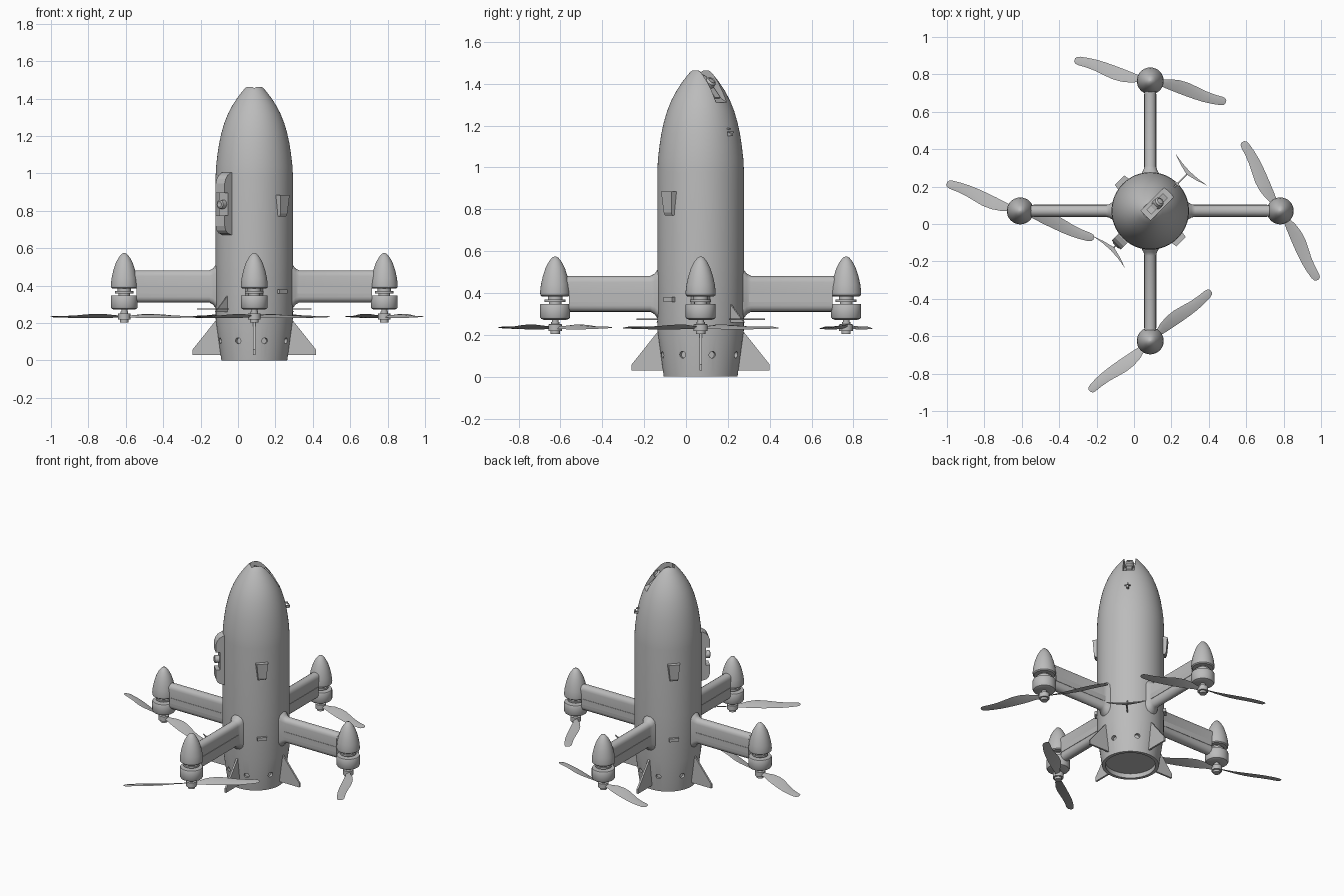
import bpy, bmesh, math
from mathutils import Matrix

if "Cube" in bpy.data.objects:
    bpy.data.objects.remove(bpy.data.objects["Cube"])

CX, CY = 0.087, 0.07          # body axis
grey = bpy.data.materials.new("matte_grey")
grey.diffuse_color = (0.5, 0.5, 0.5, 1)
grey.use_nodes = True
grey.node_tree.nodes["Principled BSDF"].inputs["Base Color"].default_value = grey.diffuse_color


def polar(deg):
    """Frame on the body axis whose local x points outward at an angle."""
    return Matrix.Translation((CX, CY, 0)) @ Matrix.Rotation(math.radians(deg), 4, 'Z')


def finish(name, bm, mat, smooth=True):
    bmesh.ops.recalc_face_normals(bm, faces=bm.faces[:])
    me = bpy.data.meshes.new(name)
    bm.to_mesh(me)
    bm.free()
    me.transform(mat)
    me.materials.append(grey)
    ob = bpy.data.objects.new(name, me)
    bpy.context.collection.objects.link(ob)
    if smooth:
        bpy.ops.object.select_all(action='DESELECT')
        ob.select_set(True)
        bpy.context.view_layer.objects.active = ob
        bpy.ops.object.shade_smooth_by_angle(angle=math.radians(32))
    return ob


def loft(name, sections, mat, smooth=True):
    """Skin a list of equal length point rings and cap both ends."""
    bm = bmesh.new()
    rings = [[bm.verts.new(p) for p in s] for s in sections]
    n = len(rings[0])
    for a, b in zip(rings, rings[1:]):
        for i in range(n):
            bm.faces.new((a[i], a[(i + 1) % n], b[(i + 1) % n], b[i]))
    bm.faces.new(rings[0])
    bm.faces.new(rings[-1])
    return finish(name, bm, mat, smooth)


def lathe(name, profile, mat, n=32):
    """Revolve (radius, z) points around local z."""
    secs = [[(max(r, 0.0005) * math.cos(2 * math.pi * i / n),
              max(r, 0.0005) * math.sin(2 * math.pi * i / n), z) for i in range(n)]
            for r, z in profile]
    return loft(name, secs, mat)


def prism(name, outline, y0, y1, mat):
    """Extrude an outline of (radial, z) points across local y."""
    return loft(name, [[(x, y, z) for x, z in outline] for y in (y0, y1)], mat, False)


def box(name, x0, x1, y0, y1, z0, z1, mat):
    return prism(name, [(x0, z0), (x1, z0), (x1, z1), (x0, z1)], y0, y1, mat)


def stadium(x, w, z0, z1, k=8):
    """Upright rounded cross-section of half width w."""
    pts = []
    for cz, start in ((z1 - w, 0), (z0 + w, math.pi)):
        for i in range(k + 1):
            a = start + math.pi * i / k
            pts.append((x, w * math.cos(a), cz + w * math.sin(a)))
    return pts


def cut(ob, cutter):
    m = ob.modifiers.new("cut", 'BOOLEAN')
    m.operation, m.solver, m.object = 'DIFFERENCE', 'EXACT', cutter
    bpy.context.view_layer.objects.active = ob
    bpy.ops.object.modifier_apply(modifier=m.name)
    bpy.data.objects.remove(cutter)


# hull with a recessed underside
hull = lathe("hull", [(0, .03), (.155, .03), (.155, 0), (.176, 0), (.206, .22), (.207, .53),
                      (.207, .98), (.204, 1.04), (.197, 1.10), (.188, 1.16), (.176, 1.215),
                      (.160, 1.27), (.140, 1.32), (.116, 1.365), (.090, 1.405),
                      (.066, 1.436), (.050, 1.455), (.040, 1.463), (0, 1.465)], polar(0), 64)

# nose slot and the vent holes around the tail
cut(hull, prism("slot_cutter", [(-.035, 1.42), (-.035, 1.6), (.3, 1.6), (.3, 1.31), (.14, 1.31),
                                (.10, 1.33), (.03, 1.40)], -.036, .036, polar(45)))
for k in range(4):
    for a in (-117, -73):
        side = polar(a + 90 * k) @ Matrix.Translation((.175, 0, .105)) @ Matrix.Rotation(math.pi / 2, 4, 'Y')
        cut(hull, lathe("vent_cutter", [(.016, -.005), (.016, .06)], side, 16))
bpy.ops.object.select_all(action='DESELECT')
hull.select_set(True)
bpy.context.view_layer.objects.active = hull
bpy.ops.object.shade_smooth_by_angle(angle=math.radians(32))

# nose camera sitting in the slot
tilt = polar(45) @ Matrix.Translation((.045, 0, 1.385)) @ Matrix.Rotation(math.radians(45), 4, 'Y')
lathe("nose_camera", [(0, -.01), (.026, -.01), (.026, .035), (.018, .045), (.016, .04), (0, .042)], tilt, 24)
prism("nose_camera_mount", [(-.01, 1.40), (.10, 1.325), (.115, 1.335), (.02, 1.435), (-.01, 1.445)],
      -.018, .018, polar(45))

# propeller blade stations: distance, leading edge, trailing edge, twist in degrees
BLADE = [(.015, .012, -.012, 24), (.06, .022, -.012, 24), (.10, .036, -.018, 22),
         (.15, .044, -.024, 19), (.20, .043, -.029, 16), (.25, .034, -.033, 13),
         (.30, .024, -.035, 11), (.35, .019, -.033, 9), (.395, .018, -.028, 8),
         (.412, .014, -.022, 8), (.42, .004, -.012, 8)]


def blade(name, mat):
    secs = []
    for u, a, b, tw in BLADE:
        t = math.tan(math.radians(tw))
        h = .005 if u < .4 else .002
        m = a * .6 + b * .4
        secs.append([(u, a, a * t), (u, m, m * t + h), (u, b, b * t), (u, m, m * t - h * .3)])
    loft(name, secs, mat)


for side, ang, spin in (("right", 0, -61), ("back", 90, -15), ("left", 180, -20), ("front", 270, 40)):
    P = polar(ang)
    # arm with a flared root, and its upper end running into the motor cone
    loft(side + "_arm", [stadium(*s) for s in (
        (.18, .052, .265, .525), (.207, .044, .28, .51), (.22, .036, .298, .492),
        (.24, .031, .31, .482), (.63, .031, .31, .482))], P)
    loft(side + "_arm_tip", [stadium(x, .030, .386, .481) for x in (.62, .695)], P)
    for s in (-1, 1):
        box(side + "_arm_rail", .23, .625, s * .028, s * .0335, .358, .395, P)

    # motor pod
    M = P @ Matrix.Translation((.695, 0, 0))
    lathe(side + "_motor_cone", [(0, .384), (.064, .384), (.071, .39), (.072, .405), (.068, .44),
                                 (.059, .48), (.046, .52), (.030, .55), (.014, .57), (0, .575)], M)
    lathe(side + "_motor_neck", [(.03, .34), (.03, .358), (.05, .358), (.05, .37), (.035, .37), (.035, .386)], M)
    lathe(side + "_motor", [(0, .272), (.055, .272), (.067, .277), (.072, .285), (.072, .343),
                            (.069, .348), (0, .348)], M)
    lathe(side + "_motor_shaft", [(.016, .24), (.016, .275)], M, 16)
    lathe(side + "_propeller_hub", [(0, .203), (.022, .203), (.022, .218), (.033, .218), (.033, .25),
                                    (.020, .252), (.020, .262), (0, .262)], M, 20)
    hub = Matrix.Translation(M.to_translation()) @ Matrix.Translation((0, 0, .234))
    for k in range(2):
        blade(side + "_propeller_blade", hub @ Matrix.Rotation(math.radians(spin + 180 * k), 4, 'Z'))

    # tail fin
    prism(side + "_tail_fin", [(.16, .03), (.33, .03), (.33, .058), (.205, .215), (.16, .215)],
          -.006, .006, P)

# small stabilisers: upright triangle and a swept crossbar
for ang in (45, 225):
    P = polar(ang)
    prism("stabiliser_fin", [(.195, .26), (.295, .26), (.205, .345), (.195, .345)], -.004, .004, P)
    bar = [(.312, -.122), (.290, -.06), (.275, 0), (.290, .06), (.312, .122), (.302, .06), (.298, 0), (.302, -.06)]
    loft("stabiliser_bar", [[(x, y, z) for x, y in bar] for z in (.272, .279)], P, False)

# tapered side scoops and latches
for ang in (-45, 135):
    P = polar(ang)
    loft("side_scoop", [[(.19, -w, z), (x, -w * .85, z), (x, w * .85, z), (.19, w, z)]
                        for z, w, x in ((.77, .029, .216), (.785, .030, .224), (.885, .042, .232))], P, False)
    box("side_latch", .19, .222, -.03, .03, .358, .38, P)

# side camera bay: two rounded caps around a recessed camera
P = polar(225)
prism("camera_bay_top", [(.195, .895), (.258, .895), (.258, .945), (.25, .97), (.235, .99), (.21, 1.005), (.195, 1.005)],
      -.034, .034, P)
prism("camera_bay_bottom", [(.195, .775), (.258, .775), (.258, .72), (.25, .695), (.235, .68), (.195, .668)],
      -.034, .034, P)
box("camera_bay_middle", .19, .232, -.034, .034, .77, .90, P)
lathe("side_camera", [(.024, -.02), (.024, .03), (.016, .034), (0, .03)],
      P @ Matrix.Translation((.23, 0, .835)) @ Matrix.Rotation(math.pi / 2, 4, 'Y'), 20)

# small sensor on the upper hull
P = polar(45)
box("sensor_post", .17, .212, -.006, .006, 1.15, 1.165, P)
box("sensor_vane", .200, .208, -.018, .018, 1.165, 1.172, P)
box("sensor_probe", .17, .20, -.004, .004, 1.18, 1.188, P)
